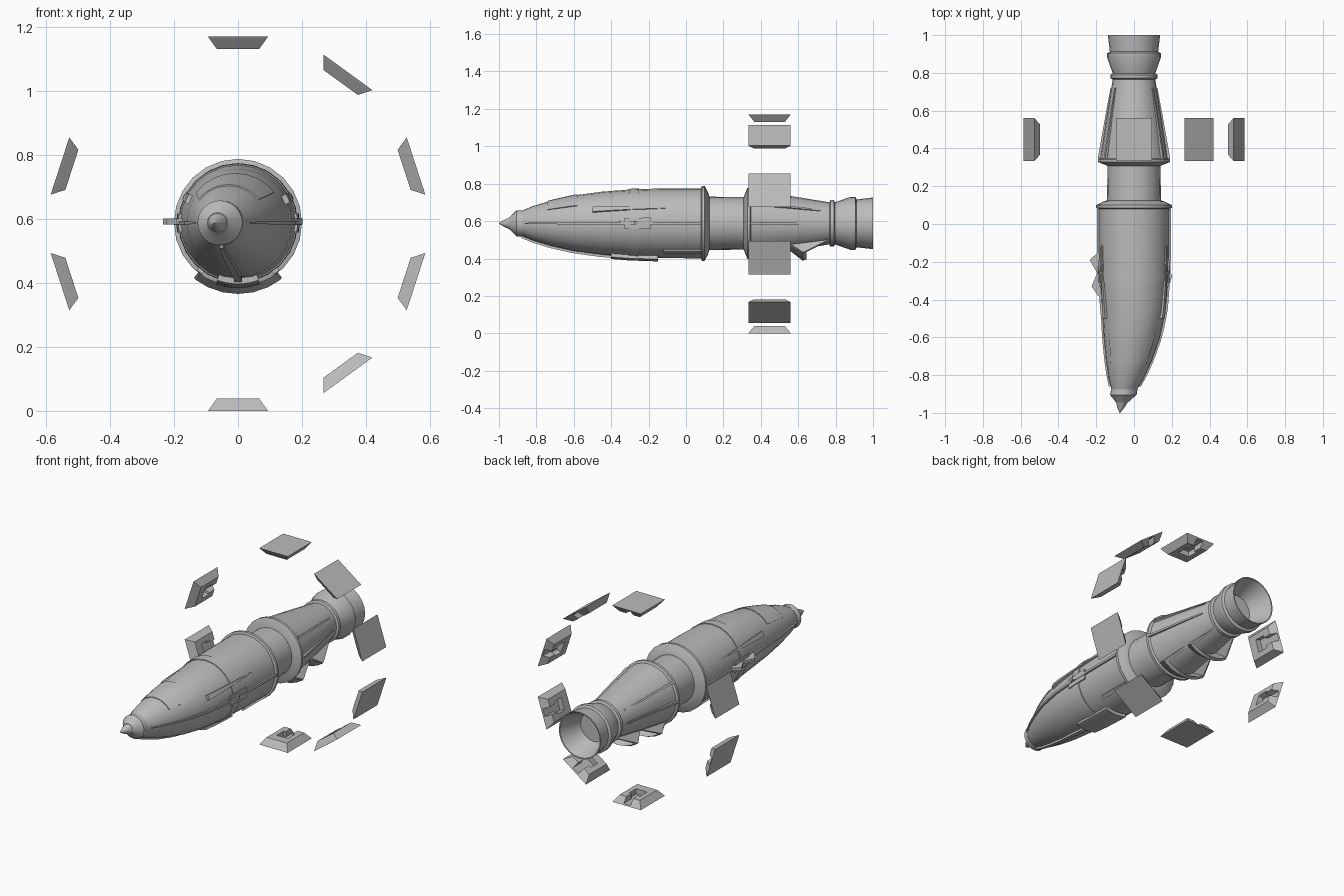
import bpy, bmesh, math
from math import sin, cos, radians

if "Cube" in bpy.data.objects:
    bpy.data.objects.remove(bpy.data.objects["Cube"])

CZ = 0.588   # height of the long axis
SIDES = 24

grey = bpy.data.materials.new("hull_grey")
grey.diffuse_color = (0.5, 0.5, 0.5, 1)
grey.use_nodes = True
grey.node_tree.nodes["Principled BSDF"].inputs["Base Color"].default_value = grey.diffuse_color


def finish(name, bm, smooth=None):
    bmesh.ops.recalc_face_normals(bm, faces=bm.faces)
    me = bpy.data.meshes.new(name)
    bm.to_mesh(me)
    bm.free()
    ob = bpy.data.objects.new(name, me)
    bpy.context.collection.objects.link(ob)
    me.materials.append(grey)
    if smooth:
        bpy.ops.object.select_all(action='DESELECT')
        ob.select_set(True)
        bpy.context.view_layer.objects.active = ob
        bpy.ops.object.shade_smooth_by_angle(angle=radians(smooth))
    return ob


def bridge(bm, rings, closed=True):
    n = len(rings[0])
    for a, b in zip(rings, rings[1:]):
        for i in range(n if closed else n - 1):
            j = (i + 1) % n
            bm.faces.new((a[i], a[j], b[j], b[i]))


def bend(y):
    """Sideways drift of the nose."""
    return -0.075 * max(0, (-0.45 - y) / 0.55) ** 1.5


def point(y, r, a):
    return (bend(y) + r * cos(a), y, CZ + r * sin(a))


def lathe(name, profile, angle=25):
    bm = bmesh.new()
    rings = [[bm.verts.new(point(y, r, 2 * math.pi * i / SIDES)) for i in range(SIDES)]
             for y, r in profile]
    bridge(bm, rings)
    bm.faces.new(rings[0])
    bm.faces.new(rings[-1])
    return finish(name, bm, angle)


def radius(profile, y):
    for (y0, r0), (y1, r1) in zip(profile, profile[1:]):
        if y0 <= y <= y1:
            return r0 + (r1 - r0) * (y - y0) / (y1 - y0)
    return profile[-1][1]


def patch(name, profile, y0, y1, a0, a1, h, h1=None, na=8, ny=8, taper=1.0):
    """Raised skin plate lying on a lathed body, between two angles in degrees."""
    h1 = h if h1 is None else h1
    bm = bmesh.new()
    rings = []
    for i in range(ny + 1):
        t = i / ny
        y = y0 + (y1 - y0) * t
        r = radius(profile, y)
        k = 1 + (taper - 1) * t
        angs = [radians((a0 + a1) / 2 + (a1 - a0) * k * (j / na - 0.5)) for j in range(na + 1)]
        top = [bm.verts.new(point(y, r + h + (h1 - h) * t, a)) for a in angs]
        low = [bm.verts.new(point(y, r - 0.012, a)) for a in reversed(angs)]
        rings.append(top + low)
    bridge(bm, rings)
    bm.faces.new(rings[0])
    bm.faces.new(rings[-1])
    return finish(name, bm, 25)


def prism(name, pts, z, thick):
    """Flat plate from an outline in the horizontal plane."""
    bm = bmesh.new()
    rings = [[bm.verts.new((x, y, z + s * thick / 2)) for x, y in pts] for s in (-1, 1)]
    bridge(bm, rings)
    bm.faces.new(rings[0])
    bm.faces.new(rings[1])
    return finish(name, bm)


# Body sections: (y, radius)
HULL = [(-0.89, 0.062), (-0.82, 0.092), (-0.72, 0.122), (-0.6, 0.149), (-0.45, 0.169),
        (-0.3, 0.181), (-0.15, 0.186), (0.08, 0.187)]
TAIL = [(0.345, 0.178), (0.56, 0.146), (0.77, 0.112)]
lathe("forward_hull", HULL)
lathe("nose_cap", [(-0.945, 0.032), (-0.93, 0.045), (-0.905, 0.07), (-0.875, 0.07)])
lathe("nose_tip", [(-1.0, 0.002), (-0.97, 0.02), (-0.93, 0.036)])
lathe("hull_collar", [(0.08, 0.187), (0.085, 0.2), (0.1, 0.2), (0.118, 0.165), (0.125, 0.142)])
lathe("neck", [(0.1, 0.143), (0.33, 0.14)])
lathe("tail_collar", [(0.308, 0.14), (0.328, 0.19), (0.342, 0.19), (0.348, 0.178)])
lathe("tail_cone", TAIL)
lathe("nozzle_ring", [(0.765, 0.11), (0.772, 0.125), (0.79, 0.125), (0.797, 0.112)])
lathe("nozzle", [(0.79, 0.11), (0.88, 0.142), (0.905, 0.142), (0.912, 0.128), (1.0, 0.138),
                 (0.999, 0.132), (0.87, 0.085)])

# Skin plates on the forward hull
patch("waist_band", HULL, -0.305, -0.25, 0, 360, 0.004, na=SIDES, ny=1)
patch("top_hatch", HULL, -0.74, -0.58, 38, 142, 0.004, ny=4)
patch("belly_plate", HULL, -0.4, -0.15, 250, 290, 0.018, na=5)
patch("keel", HULL, -0.88, -0.15, 266, 274, 0.012, na=1, ny=14)
for side, mid in (("right", 26), ("left", 154)):
    patch(side + "_blade", HULL, -0.5, -0.11, mid - 5, mid + 5, 0.014, 0.003, na=2, taper=0.1)
for side, mid in (("right", 0), ("left", 180)):
    patch(side + "_hull_rail", HULL, -0.86, 0.08, mid - 2, mid + 2, 0.01, na=1, ny=16)
    patch(side + "_bracket", HULL, -0.33, -0.19, mid - 9, mid + 9, 0.008, na=2, ny=2)
for side, mid in (("right", 308), ("left", 232)):
    patch(side + "_lower_clamp", HULL, -0.12, 0.08, mid - 3, mid + 3, 0.01, na=1, ny=2)

# Zigzag edges beside the waist band
prism("left_zigzag", [(-0.16, -0.14), (-0.19, -0.15), (-0.235, -0.19), (-0.195, -0.26),
                      (-0.225, -0.33), (-0.19, -0.38), (-0.16, -0.39)], CZ + 0.004, 0.018)
prism("right_zigzag", [(0.16, -0.17), (0.19, -0.18), (0.178, -0.23), (0.202, -0.275),
                       (0.18, -0.35), (0.15, -0.38)], CZ + 0.004, 0.018)

# Ribs on the tail cone
for i, mid in enumerate((0, 35, 145, 180)):
    patch(f"tail_rib_{i}", TAIL, 0.345, 0.72, mid - 2, mid + 2, 0.014, 0.004, na=1, ny=3)


# Flared scoops under the tail, each with two side fins
def scoop(name, y0, y1, y2, r0, r1, r2, half):
    bm = bmesh.new()
    angs = [radians(270 - half + 2 * half * j / 6) for j in range(7)]
    section = [(y0, r0), (y1, r1), (y1 + 0.018, r1 - 0.008), (y0 + 0.03, r0 - 0.008)]
    rings = [[bm.verts.new(point(y, r, a)) for y, r in section] for a in angs]
    bridge(bm, rings)
    bm.faces.new(rings[0])
    bm.faces.new(rings[-1])
    for a in (angs[0], angs[-1]):
        tri = [[bm.verts.new(point(y, r, a + d)) for y, r in
                ((y0, r0 - 0.01), (y1, r1 - 0.002), (y1 + 0.02, r1 - 0.012), (y2, r2))]
               for d in (-0.03, 0.03)]
        bridge(bm, tri)
        bm.faces.new(tri[0])
        bm.faces.new(tri[1])
    finish(name, bm, 25)


scoop("front_scoop", 0.345, 0.42, 0.55, 0.178, 0.222, 0.145, 37)
scoop("rear_scoop", 0.55, 0.625, 0.77, 0.142, 0.2, 0.108, 37)

# Floating panels: flat outer face, bevelled inner frame with a keyhole slot
SLOT = [(0.022, 0.035), (0.036, 0.035), (0.036, -0.03),
        (-0.036, -0.03), (-0.036, 0.035), (-0.022, 0.035)]


def outline(w, l):
    return [(-w, -l), (w, -l), (w, l), (0.022, l)] + SLOT + [(-0.022, l), (-w, l)]


def floating_panel(name, degrees):
    a = radians(degrees)

    def place(t, y, r):
        return (r * cos(a) - t * sin(a), 0.447 + y, CZ - 0.003 + r * sin(a) + t * cos(a))

    bm = bmesh.new()
    frame = [[bm.verts.new(place(t, y, r)) for t, y in outline(w, l)]
             for w, l, r in ((0.089, 0.108, 0.578), (0.066, 0.082, 0.546))]
    bridge(bm, frame)
    bm.faces.new(frame[0])
    bm.faces.new(frame[1])
    plate = [[bm.verts.new(place(t * w, y * l, r)) for t, y in ((-1, -1), (1, -1), (1, 1), (-1, 1))]
             for w, l, r in ((0.094, 0.113, 0.585), (0.089, 0.108, 0.578))]
    bridge(bm, plate)
    bm.faces.new(plate[0])
    bm.faces.new(plate[1])
    finish(name, bm)


for i, deg in enumerate((-90, -54, -18, 18, 54, 90, 162, 198)):
    floating_panel(f"ring_panel_{i}", deg)
